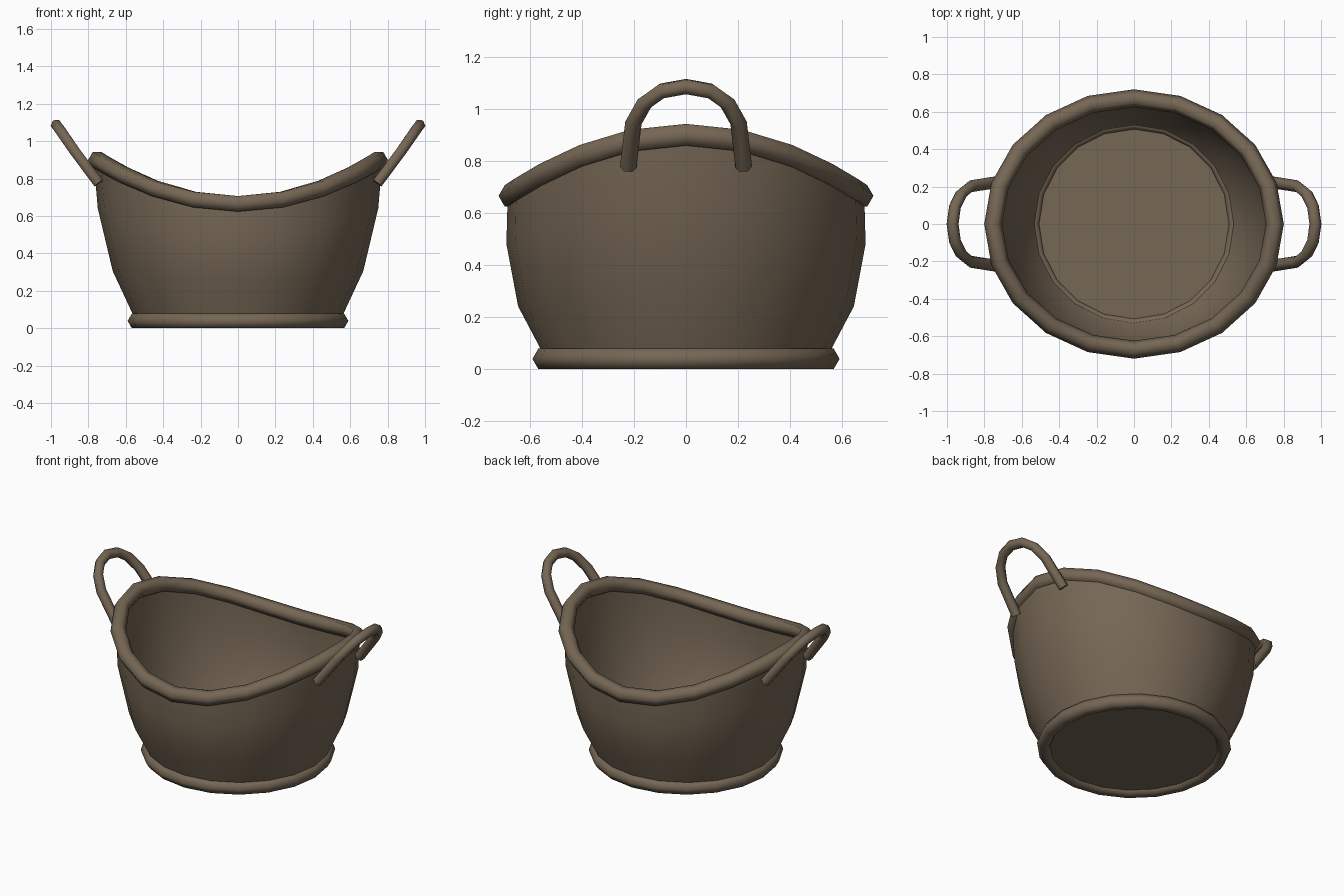
import bpy
from math import sin, cos, pi
from mathutils import Vector

if "Cube" in bpy.data.objects:
    bpy.data.objects.remove(bpy.data.objects["Cube"])

N = 20  # sides of the basket
brown = bpy.data.materials.new("woven brown")
brown.diffuse_color = (0.18, 0.135, 0.09, 1)
brown.use_nodes = True
brown.node_tree.nodes["Principled BSDF"].inputs["Base Color"].default_value = brown.diffuse_color


def add(name, verts, faces, smooth=True):
    me = bpy.data.meshes.new(name)
    me.from_pydata([tuple(v) for v in verts], [], faces)
    me.materials.append(brown)
    for p in me.polygons:
        p.use_smooth = smooth and len(p.vertices) == 4
    ob = bpy.data.objects.new(name, me)
    bpy.context.collection.objects.link(ob)
    return ob


def skin(name, rings, close_u=False, caps=()):
    """Join rings of points with quads; optionally close the loop or cap ends."""
    n, m = len(rings[0]), len(rings)
    faces = []
    for i in range(m if close_u else m - 1):
        a, b = i * n, ((i + 1) % m) * n
        for j in range(n):
            k = (j + 1) % n
            faces.append((a + j, a + k, b + k, b + j))
    if 0 in caps:
        faces.append(tuple(range(n))[::-1])
    if 1 in caps:
        faces.append(tuple(range((m - 1) * n, m * n)))
    return add(name, [v for r in rings for v in r], faces)


def rim_z(a):
    # rim dips at front and back, rises toward the handles
    return 0.665 + 0.235 * cos(a) ** 2


def wall_ring(rx, ry, t, z0=0.08):
    # t: 0 at the base, 1 at the curved rim
    return [Vector((rx * cos(a), ry * sin(a), z0 + t * (rim_z(a) - z0)))
            for a in (2 * pi * i / N for i in range(N))]


def hoop(name, rx, ry, r, zfun):
    """Six-sided tube running around the basket."""
    rings = []
    for j in range(6):
        b = -pi * j / 3
        rings.append([Vector(((rx + r * cos(b)) * cos(a), (ry + r * cos(b)) * sin(a),
                              zfun(a) + r * sin(b)))
                      for a in (2 * pi * i / N for i in range(N))])
    return skin(name, rings[::-1], close_u=True)


# basket wall, outer then inner skin
profile = [(0.565, 0.56, 0.0), (0.67, 0.645, 0.275), (0.75, 0.69, 0.685), (0.772, 0.685, 1.0)]
skin("outer_wall", [wall_ring(0.55, 0.55, 0, 0.04)] + [wall_ring(*p) for p in profile])
inner = [(rx - 0.03, ry - 0.03, t) for rx, ry, t in profile]
skin("inner_wall", ([wall_ring(0.51, 0.505, 0, 0.05)] + [wall_ring(*p) for p in inner])[::-1])

# floor slab
skin("floor", [wall_ring(0.515, 0.515, 0, z) for z in (0.022, 0.052)], caps=(0, 1))

# rolled rim and base ring
hoop("rim", 0.753, 0.672, 0.048, rim_z)
hoop("base_ring", 0.545, 0.545, 0.045, lambda a: 0.039)

# looped handles, mirrored on both sides
half = [(0.745, 0.222, 0.775), (0.872, 0.202, 0.945), (0.924, 0.16, 1.02),
        (0.957, 0.093, 1.068), (0.97, 0.0, 1.085)]
path = [Vector(p) for p in half + [(x, -y, z) for x, y, z in half[-2::-1]]]
side = Vector((0.8, 0, -0.6))  # normal of the handle plane
R = 0.032
for name, s in (("right_handle", 1), ("left_handle", -1)):
    rings = []
    for i, p in enumerate(path):
        t = (path[min(i + 1, len(path) - 1)] - path[max(i - 1, 0)]).normalized()
        u = side.cross(t).normalized()
        w = t.cross(u)
        ring = [p + R * (cos(k * pi / 3) * u + sin(k * pi / 3) * w) for k in range(6)]
        rings.append([Vector((s * v.x, s * v.y, v.z)) for v in ring])
    skin(name, rings, caps=(0, 1))
